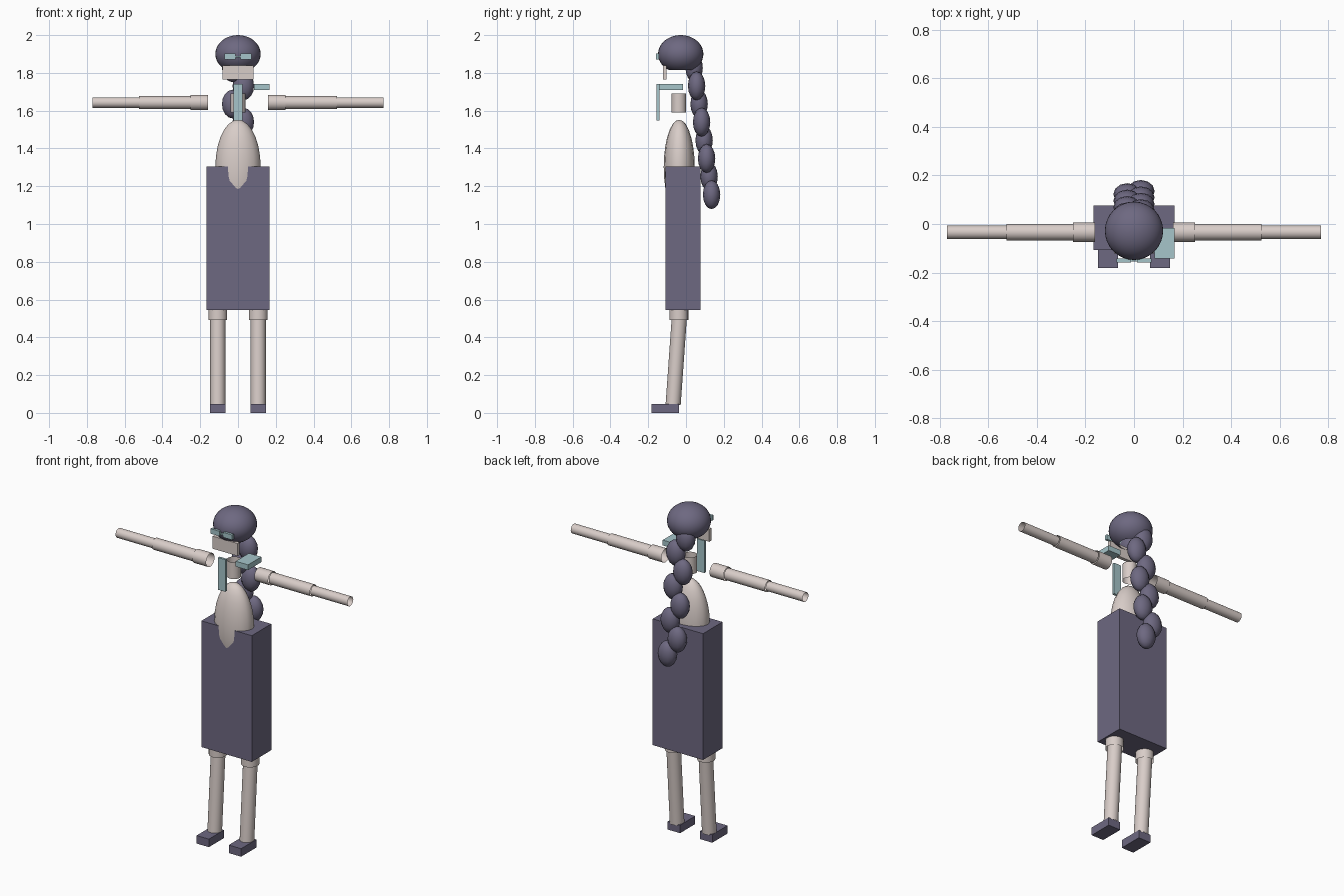
import bpy, bmesh, math
from mathutils import Vector, Matrix

if "Cube" in bpy.data.objects:
    bpy.data.objects.remove(bpy.data.objects["Cube"])


def material(name, rgb):
    m = bpy.data.materials.new(name)
    m.diffuse_color = (*rgb, 1)
    m.use_nodes = True
    m.node_tree.nodes["Principled BSDF"].inputs["Base Color"].default_value = m.diffuse_color
    return m


PURPLE = material("dusky_purple", (0.155, 0.14, 0.22))
SKIN = material("pale_skin", (0.69, 0.61, 0.58))
TEAL = material("soft_teal", (0.38, 0.56, 0.59))


def finish(name, bm, mat, smooth=False):
    me = bpy.data.meshes.new(name)
    bm.to_mesh(me)
    bm.free()
    me.materials.append(mat)
    ob = bpy.data.objects.new(name, me)
    bpy.context.collection.objects.link(ob)
    if smooth:
        for p in me.polygons:
            p.use_smooth = True
    return ob


def box(name, mat, lo, hi):
    lo, hi = Vector(lo), Vector(hi)
    bm = bmesh.new()
    bmesh.ops.create_cube(bm, size=1, matrix=Matrix.Translation((lo + hi) / 2)
                          @ Matrix.Diagonal((*(hi - lo), 1)))
    return finish(name, bm, mat)


def tube(name, mat, a, b, r):
    """Open-ended cylinder from a to b."""
    a, b = Vector(a), Vector(b)
    d = b - a
    bm = bmesh.new()
    rot = d.to_track_quat('Z', 'Y').to_matrix().to_4x4()
    bmesh.ops.create_cone(bm, cap_ends=False, segments=24, radius1=r, radius2=r,
                          depth=d.length, matrix=Matrix.Translation((a + b) / 2) @ rot)
    return finish(name, bm, mat, True)


def ellipsoid(name, mat, c, r, seg, rings, cut=None):
    bm = bmesh.new()
    bmesh.ops.create_uvsphere(bm, u_segments=seg, v_segments=rings, radius=1,
                              matrix=Matrix.Translation(c) @ Matrix.Diagonal((*r, 1)))
    if cut is not None:
        bmesh.ops.bisect_plane(bm, geom=bm.verts[:] + bm.edges[:] + bm.faces[:],
                               plane_co=(0, 0, cut), plane_no=(0, 0, -1), clear_outer=True)
    return finish(name, bm, mat, True)


# Head: hair cap open underneath, with a face plate
ellipsoid("hair", PURPLE, (0, -0.028, 1.9), (0.12, 0.12, 0.1), 32, 20, cut=1.815)
box("face", SKIN, (-0.083, -0.122, 1.765), (0.083, -0.102, 1.84))

# Glasses
for side, s in (("left", -1), ("right", 1)):
    xs = sorted((s * 0.012, s * 0.072))
    box("lens_" + side, TEAL, (xs[0], -0.158, 1.872), (xs[1], -0.143, 1.902))
box("glasses_bridge", TEAL, (-0.012, -0.155, 1.882), (0.012, -0.147, 1.89))

# Braid of alternating beads
for i in range(8):
    x = -0.028 if i % 2 == 0 else 0.028
    ellipsoid(f"braid_bead_{i + 1}", PURPLE, (x, 0.043 + 0.0132 * i, 1.827 - 0.096 * i),
              (0.057, 0.046, 0.076), 12, 8)

# Neck, scarf pieces, torso and skirt
tube("neck", SKIN, (0, -0.038, 1.59), (0, -0.038, 1.69), 0.039)
box("scarf_tail", TEAL, (-0.024, -0.155, 1.547), (0.024, -0.14, 1.74))
box("scarf_side", TEAL, (0.084, -0.142, 1.71), (0.166, -0.016, 1.742))
ellipsoid("torso", SKIN, (0, -0.036, 1.302), (0.12, 0.082, 0.25), 16, 14)
box("skirt", PURPLE, (-0.167, -0.108, 0.546), (0.167, 0.077, 1.304))

# Arms and legs, mirrored
for side, s in (("left", -1), ("right", 1)):
    for part, x0, x1, r in (("sleeve", 0.16, 0.252, 0.04),
                            ("upper_arm", 0.252, 0.525, 0.034),
                            ("forearm", 0.525, 0.77, 0.028)):
        tube(f"{part}_{side}", SKIN, (s * x0, -0.034, 1.643), (s * x1, -0.034, 1.643), r)
    x = s * 0.107
    tube("thigh_" + side, SKIN, (x, -0.038, 0.493), (x, -0.038, 0.55), 0.05)
    tube("shin_" + side, SKIN, (x, -0.068, 0.045), (x, -0.035, 0.51), 0.04)
    box("shoe_" + side, PURPLE, (x - 0.041, -0.182, 0), (x + 0.041, -0.038, 0.048))
